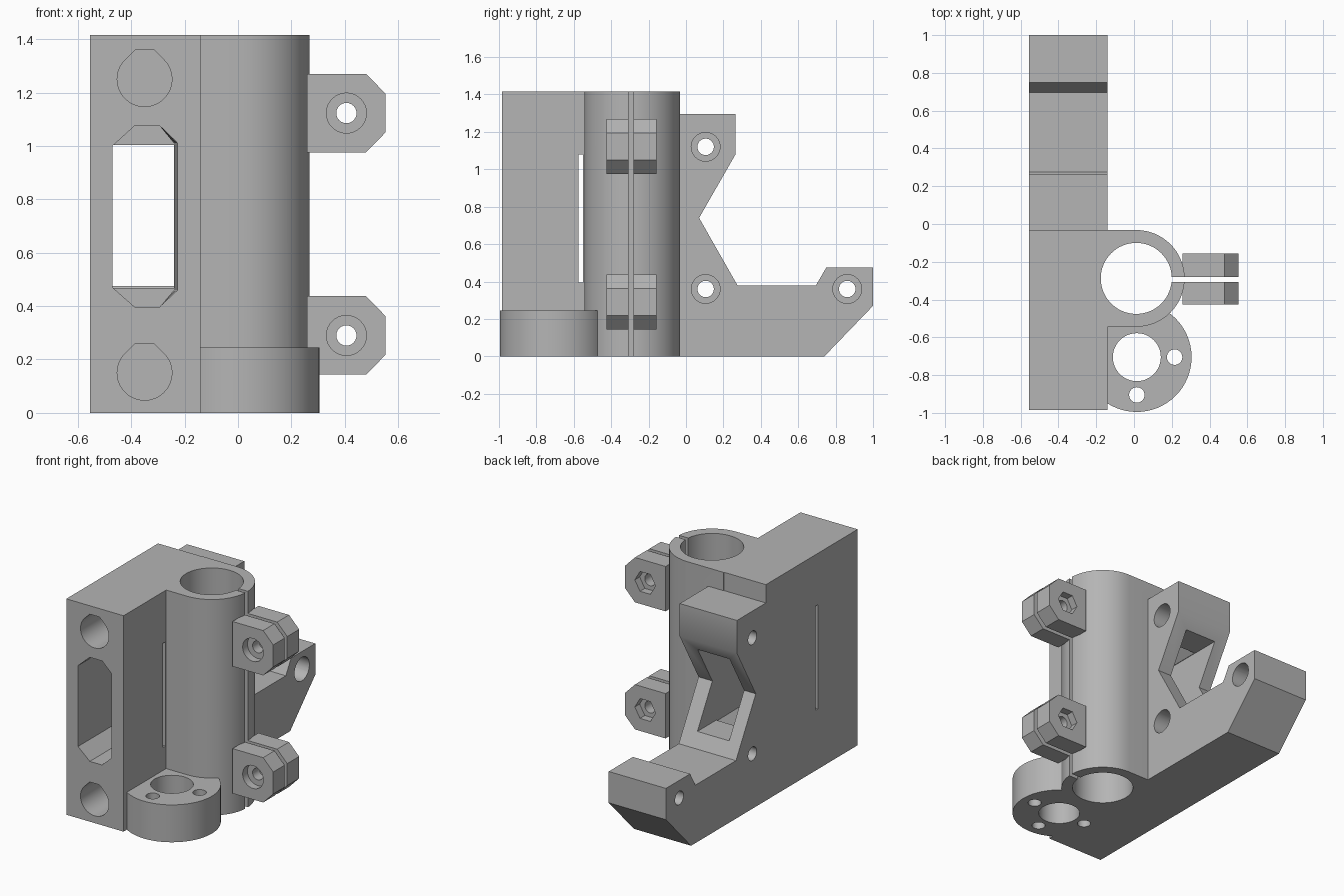
import bpy, bmesh, math

if "Cube" in bpy.data.objects:
    bpy.data.objects.remove(bpy.data.objects["Cube"], do_unlink=True)

GREY = (0.46, 0.46, 0.46, 1)
mat = bpy.data.materials.new("plain grey")
mat.use_nodes = True
mat.diffuse_color = GREY
mat.node_tree.nodes["Principled BSDF"].inputs["Base Color"].default_value = GREY


def circle(cu, cv, r, n=48, start=0.0):
    return [(cu + r * math.cos(start + 2 * math.pi * i / n),
             cv + r * math.sin(start + 2 * math.pi * i / n)) for i in range(n)]


def prism(name, pts, axis, a, b):
    """Extrude a 2D outline along an axis from a to b."""
    place = {"x": lambda u, v, w: (w, u, v),
             "y": lambda u, v, w: (u, w, v),
             "z": lambda u, v, w: (u, v, w)}[axis]
    bm = bmesh.new()
    lo = [bm.verts.new(place(u, v, a)) for u, v in pts]
    hi = [bm.verts.new(place(u, v, b)) for u, v in pts]
    bm.faces.new(lo)
    bm.faces.new(hi)
    for i in range(len(pts)):
        j = (i + 1) % len(pts)
        bm.faces.new((lo[i], lo[j], hi[j], hi[i]))
    bmesh.ops.recalc_face_normals(bm, faces=bm.faces)
    me = bpy.data.meshes.new(name)
    bm.to_mesh(me)
    bm.free()
    me.materials.append(mat)
    ob = bpy.data.objects.new(name, me)
    bpy.context.collection.objects.link(ob)
    return ob


def rect(u0, u1, v0, v1):
    return [(u0, v0), (u1, v0), (u1, v1), (u0, v1)]


def boolean(ob, tool, op="DIFFERENCE"):
    mod = ob.modifiers.new("cut", "BOOLEAN")
    mod.operation = op
    mod.solver = "EXACT"
    mod.object = tool
    bpy.context.view_layer.objects.active = ob
    bpy.ops.object.modifier_apply(modifier=mod.name)
    bpy.data.objects.remove(tool, do_unlink=True)


def smooth(ob):
    bpy.ops.object.select_all(action="DESELECT")
    ob.select_set(True)
    bpy.context.view_layer.objects.active = ob
    bpy.ops.object.shade_smooth_by_angle(angle=math.radians(30))


X0, X1, TOP = -0.555, -0.14, 1.415
TX, TY = 0.012, -0.288        # bearing tube centre
BX, BY = 0.015, -0.705        # lower boss centre

# Block with the rear motor arm, as one side profile
body = prism("bracket_body", [
    (-0.985, 0), (0.74, 0), (1.0, 0.27), (1.0, 0.475), (0.75, 0.475),
    (0.695, 0.38), (0.275, 0.38), (0.07, 0.74), (0.265, 1.08),
    (0.265, 1.295), (-0.035, 1.295), (-0.035, TOP), (-0.985, TOP)], "x", X0, X1)

# Bearing tube, blended flat into the block
R = 0.256
arc = [(TX + R * math.cos(t), TY + R * math.sin(t))
       for t in (math.pi * (i / 32 - 0.5) for i in range(33))]
boolean(body, prism("tube", arc + [(-0.25, TY + R), (-0.25, TY - R)], "z", 0, TOP), "UNION")

# Low round boss, trimmed where it meets the block
boss = prism("boss", circle(BX, BY, 0.29, 64), "z", 0, 0.245)
boolean(boss, prism("trim", rect(-1, X1 - 0.02, -2, 1), "z", -1, 1))
boolean(body, boss, "UNION")

# Vertical bores and the tube slit
cuts = [prism("bearing_bore", circle(TX, TY, 0.188, 64), "z", -0.1, 1.6),
        prism("tube_slit", rect(TX, 0.5, -0.307, -0.28), "z", -0.1, 1.6),
        prism("boss_bore", circle(BX, BY, 0.127), "z", -0.1, 0.3)]
for dx, dy in ((0.2, 0), (0, -0.2), (-0.2, 0)):
    cuts.append(prism("boss_screw", circle(BX + dx, BY + dy, 0.041, 24), "z", -0.1, 0.246))

# Flat-topped rod sockets in the front
for z in (0.15, 1.25):
    r = 0.1025
    pts = [(-0.35 + r * math.cos(t), z + r * math.sin(t))
           for t in (math.radians(135 + 270 * i / 36) for i in range(37))]
    pts += [(-0.315, z + 0.11), (-0.385, z + 0.11)]
    cuts.append(prism("rod_socket", pts, "y", -1.1, -0.08))

# Chamfered front window, tapering slightly, and the opening behind it
window = prism("window", [
    (-0.47, 0.47), (-0.385, 0.395), (-0.295, 0.395), (-0.225, 0.46),
    (-0.225, 1.01), (-0.295, 1.077), (-0.385, 1.077), (-0.47, 1.0)], "y", -1.1, 0.03)
for v in window.data.vertices:
    if v.co.x > -0.24 and v.co.y > 0:
        v.co.x = -0.24
cuts.append(window)
cuts.append(prism("belt_opening", rect(-0.47, -0.24, 0.468, 1.003), "y", -0.5, 0.5))

# Thin relief slit across the block
cuts.append(prism("relief_slit", rect(-0.575, -0.55, 0.395, 1.078), "x", -0.7, -0.1))

# Motor screw holes with counterbores
for y, z in ((0.105, 0.36), (0.105, 1.12), (0.862, 0.36)):
    cuts.append(prism("motor_screw", circle(y, z, 0.044, 32), "x", -0.7, 0))
    cuts.append(prism("motor_counterbore", circle(y, z, 0.077, 32), "x", -0.36, 0))

for c in cuts:
    boolean(body, c)
smooth(body)

# Clamp ears: front ear takes the screw head, rear ear the nut
for level, z in (("lower", 0.29), ("upper", 1.123)):
    shape = [(0.258, z - 0.147), (0.48, z - 0.147), (0.553, z - 0.072),
             (0.553, z + 0.072), (0.48, z + 0.147), (0.258, z + 0.147)]
    for side, y0, y1 in (("front", -0.425, -0.307), ("rear", -0.28, -0.157)):
        ear = prism(f"{level}_clamp_{side}", shape, "y", y0, y1)
        boolean(ear, prism("hole", circle(0.406, z, 0.038, 24), "y", -0.6, 0))
        if side == "front":
            pocket = prism("head", circle(0.406, z, 0.075, 32), "y", -0.6, y0 + 0.05)
        else:
            pocket = prism("nut", circle(0.406, z, 0.075, 6), "y", y1 - 0.05, 0)
        boolean(ear, pocket)
        smooth(ear)
